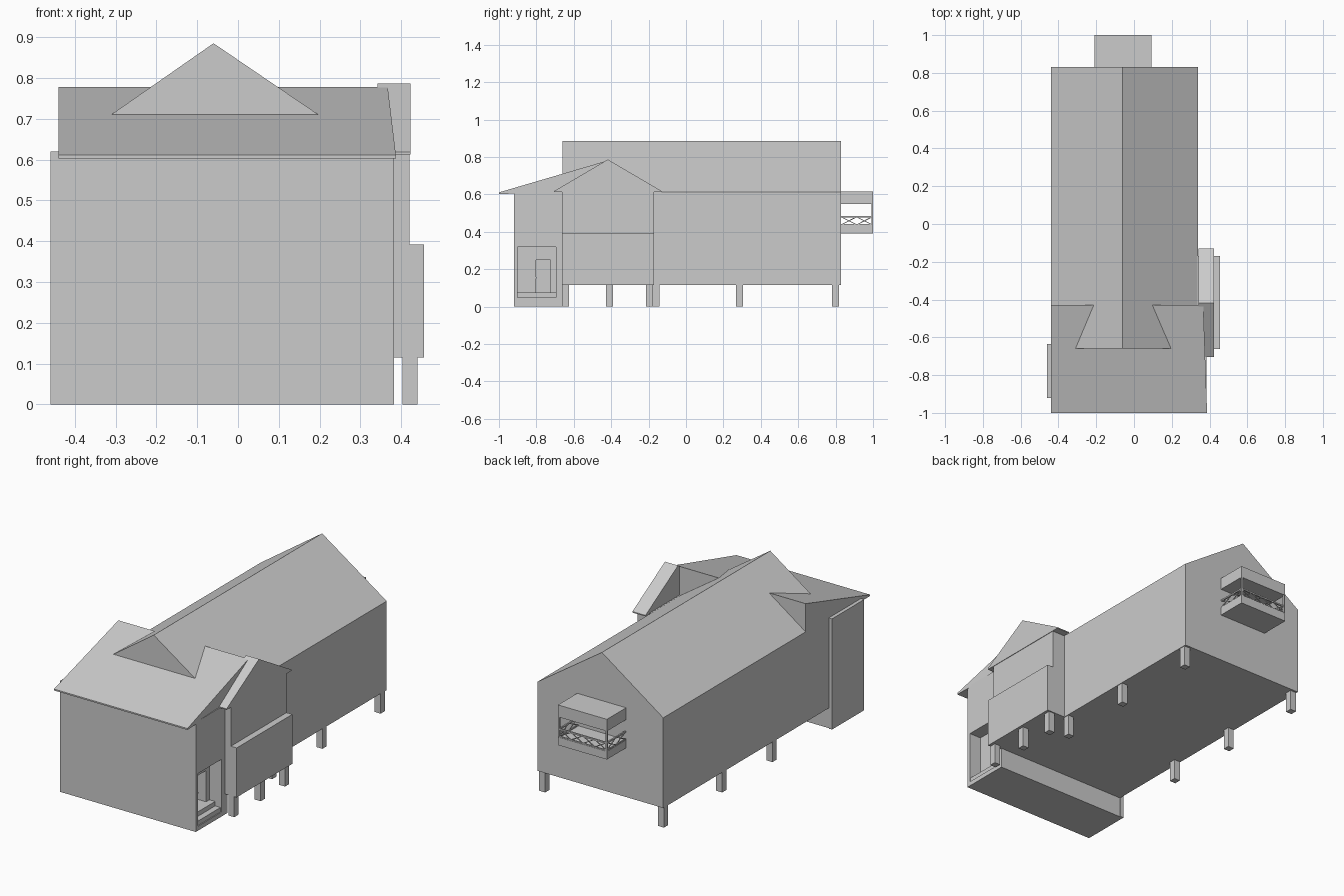
import bpy, bmesh, math
from mathutils import Vector

if "Cube" in bpy.data.objects:
    bpy.data.objects.remove(bpy.data.objects["Cube"])


def mesh_object(name, verts, faces):
    me = bpy.data.meshes.new(name)
    bm = bmesh.new()
    vs = [bm.verts.new(v) for v in verts]
    for f in faces:
        bm.faces.new([vs[i] for i in f])
    bmesh.ops.recalc_face_normals(bm, faces=bm.faces)
    bm.to_mesh(me)
    bm.free()
    ob = bpy.data.objects.new(name, me)
    bpy.context.collection.objects.link(ob)
    return ob


def loft(name, a, b):
    """Solid between two matching outlines."""
    n = len(a)
    sides = [(i, (i + 1) % n, n + (i + 1) % n, n + i) for i in range(n)]
    return mesh_object(name, list(a) + list(b),
                       [tuple(range(n)), tuple(range(n, 2 * n))] + sides)


def box(name, x0, x1, y0, y1, z0, z1):
    ring = [(x0, y0), (x1, y0), (x1, y1), (x0, y1)]
    return loft(name, [(x, y, z0) for x, y in ring], [(x, y, z1) for x, y in ring])


def bar(name, p, q, t=0.004):
    """Thin square bar from p to q."""
    p, q = Vector(p), Vector(q)
    d = (q - p).normalized()
    up = Vector((1, 0, 0)) if abs(d.z) > 0.9 else Vector((0, 0, 1))
    u = d.cross(up).normalized() * t / 2
    w = d.cross(u).normalized() * t / 2
    ring = [u + w, u - w, -u - w, -u + w]
    return loft(name, [p + r for r in ring], [q + r for r in ring])


def cut(target, cutter):
    m = target.modifiers.new("opening", 'BOOLEAN')
    m.operation, m.object, m.solver = 'DIFFERENCE', cutter, 'EXACT'
    cutter.hide_render = True
    cutter.hide_set(True)
    bpy.context.view_layer.objects.active = target
    bpy.ops.object.modifier_apply(modifier=m.name)
    bpy.data.objects.remove(cutter)


# Long main house with gable roof
gable = [(-0.44, 0.115), (0.34, 0.115), (0.34, 0.613), (-0.06, 0.885), (-0.44, 0.62)]
loft("main_house", [(x, -0.66, z) for x, z in gable], [(x, 0.83, z) for x, z in gable])

# Front block with recessed entrance on the right
front = box("front_block", -0.44, 0.383, -0.92, -0.64, 0, 0.614)
cut(front, box("entrance_cutter", 0.31, 0.5, -0.90, -0.695, 0.025, 0.32))
cut(front, box("doorway_cutter", 0.22, 0.35, -0.825, -0.725, 0.075, 0.25))
box("upper_step", 0.305, 0.345, -0.90, -0.695, 0.02, 0.075)
box("lower_step", 0.305, 0.378, -0.90, -0.695, 0.02, 0.05)
box("door", 0.23, 0.31, -0.825, -0.802, 0.075, 0.25)
box("door_knob", 0.30, 0.314, -0.806, -0.798, 0.15, 0.158)
box("left_wall_panel", -0.46, -0.44, -0.92, -0.635, 0, 0.62)

# Lean-to roof over the front, slightly tapered at the right end
shed = [(-1.0, 0.603, 0.387), (-1.0, 0.611, 0.387), (-0.43, 0.778, 0.367), (-0.43, 0.611, 0.367)]
loft("front_roof", [(-0.44, y, z) for y, z, x in shed], [(x, y, z) for y, z, x in shed])

# Right bay with its own gable roof and a solid parapet
box("bay_wall", 0.335, 0.42, -0.663, -0.17, 0.115, 0.617)
bay = [(-0.705, 0.612), (-0.705, 0.618), (-0.418, 0.787), (-0.13, 0.618), (-0.13, 0.612)]
loft("bay_roof", [(0.342, y, z) for y, z in bay], [(0.423, y, z) for y, z in bay])
box("bay_parapet", 0.42, 0.456, -0.663, -0.17, 0.115, 0.392)

# Stilts
H = 0.0185


def stilt(name, x, y):
    box(name, x - H, x + H, y - H, y + H, 0, 0.118)


for y in (-0.16, 0.285, 0.80):
    stilt("left_stilt", -0.418, y)
    stilt("right_stilt", 0.318, y)
for y in (-0.644, -0.41, -0.195):
    stilt("bay_stilt", 0.422, y)

# Rear balcony with floor, canopy, posts and lattice railing
X0, X1, Y0, Y1 = -0.21, 0.093, 0.83, 1.0
box("balcony_floor", X0, X1, Y0, Y1, 0.39, 0.435)
box("balcony_canopy", X0, X1, Y0, Y1, 0.548, 0.615)
i = 0.005
for x in (X0 + i, X1 - i):
    bar("balcony_post", (x, Y1 - i, 0.43), (x, Y1 - i, 0.55), 0.009)


def railing(p, q, n):
    p, q = Vector(p), Vector(q)
    lo, hi = Vector((0, 0, 0.438)), Vector((0, 0, 0.48))
    bar("top_rail", p + hi, q + hi, 0.008)
    bar("bottom_rail", p + lo, q + lo, 0.006)
    for k in range(n):
        a, b = p.lerp(q, k / n), p.lerp(q, (k + 1) / n)
        bar("lattice_bar", a + lo, b + hi)
        bar("lattice_bar", a + hi, b + lo)


railing((X0 + i, Y0, 0), (X0 + i, Y1 - i, 0), 2)
railing((X1 - i, Y0, 0), (X1 - i, Y1 - i, 0), 2)
railing((X0 + i, Y1 - i, 0), (X1 - i, Y1 - i, 0), 4)
